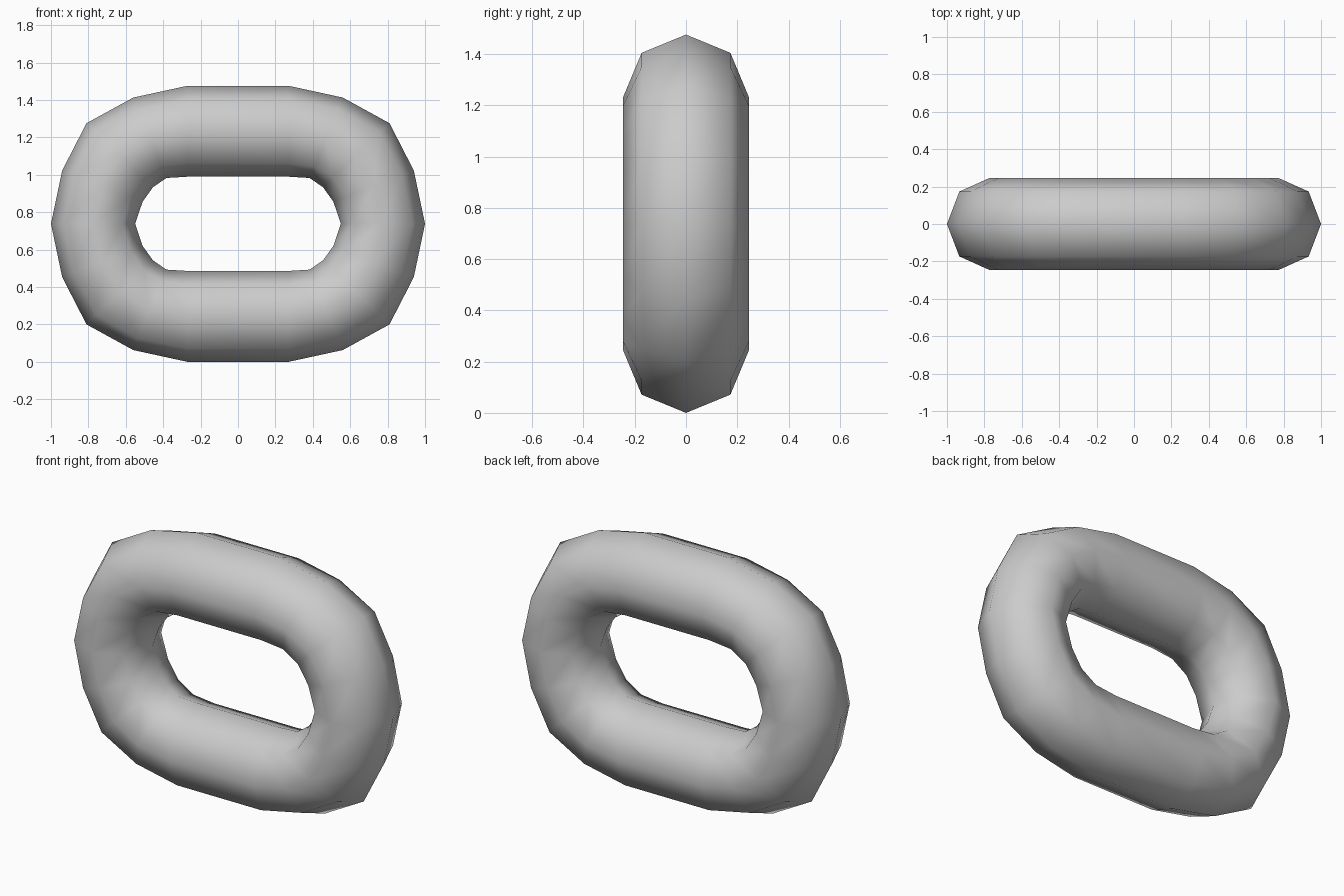
import bpy, bmesh, math
from mathutils import Vector

if "Cube" in bpy.data.objects:
    bpy.data.objects.remove(bpy.data.objects["Cube"])

MID_Z = 0.738
HALF_Y = 0.245
SIDES = 8

# Outer and inner edge of each ring in one quarter (x, height above centre)
quarter = [((1.0, 0.0), (0.55, 0.0)),
           ((0.94, 0.285), (0.51, 0.118)),
           ((0.81, 0.538), (0.455, 0.195)),
           ((0.56, 0.675), (0.383, 0.245)),
           ((0.27, 0.738), (0.27, 0.252))]


def flip(ring, sx, sz):
    return tuple((p[0] * sx, p[1] * sz) for p in ring)


# Mirror the quarter around the loop
rings = list(quarter)
rings += [flip(r, -1, 1) for r in reversed(quarter)]
rings += [flip(r, -1, -1) for r in quarter[1:]]
rings += [flip(r, 1, -1) for r in reversed(quarter[1:])]

# Sweep an octagonal section through the rings
bm = bmesh.new()
loops = []
for outer, inner in rings:
    o = Vector((outer[0], 0, outer[1] + MID_Z))
    i = Vector((inner[0], 0, inner[1] + MID_Z))
    centre, arm = (o + i) / 2, (o - i) / 2
    loop = []
    for k in range(SIDES):
        a = math.tau * k / SIDES
        loop.append(bm.verts.new(centre + arm * math.cos(a) + Vector((0, HALF_Y * math.sin(a), 0))))
    loops.append(loop)
for n, a in enumerate(loops):
    b = loops[(n + 1) % len(loops)]
    for k in range(SIDES):
        j = (k + 1) % SIDES
        bm.faces.new((a[k], a[j], b[j], b[k])).smooth = True
bmesh.ops.recalc_face_normals(bm, faces=bm.faces[:])

# Chain link object
mesh = bpy.data.meshes.new("chain_link")
bm.to_mesh(mesh)
bm.free()
link = bpy.data.objects.new("chain_link", mesh)
bpy.context.collection.objects.link(link)
